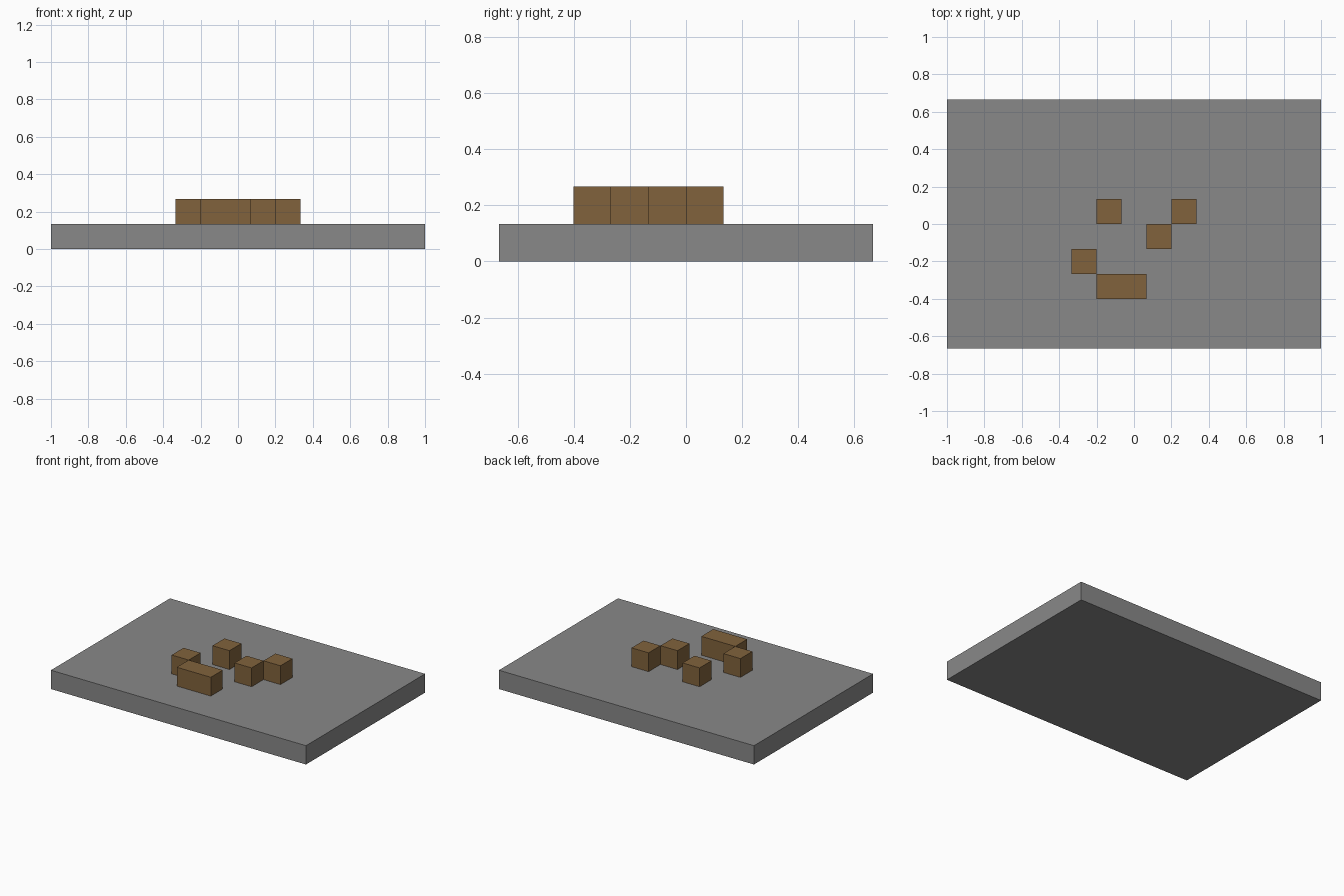
import bpy
import bmesh
from mathutils import Matrix, Vector

cube = bpy.data.objects.get("Cube")
if cube:
    bpy.data.objects.remove(cube, do_unlink=True)

U = 2 / 15  # one grid cell


def material(name, rgb):
    mat = bpy.data.materials.new(name)
    mat.use_nodes = True
    color = (*rgb, 1)
    mat.diffuse_color = color
    mat.node_tree.nodes["Principled BSDF"].inputs["Base Color"].default_value = color
    return mat


def box(name, corner, size, mat):
    """Box from its lowest corner and size, both in grid cells."""
    size = Vector(size)
    centre = Vector(corner) + size / 2
    bm = bmesh.new()
    bmesh.ops.create_cube(bm, size=1, matrix=Matrix.Diagonal((*(size * U), 1)))
    mesh = bpy.data.meshes.new(name)
    bm.to_mesh(mesh)
    bm.free()
    mesh.materials.append(mat)
    obj = bpy.data.objects.new(name, mesh)
    obj.location = centre * U
    bpy.context.collection.objects.link(obj)
    return obj


grey = material("stone grey", (0.25, 0.25, 0.25))
brown = material("wood brown", (0.22, 0.123, 0.045))

# Base slab
box("base_slab", (-7.5, -5, 0), (15, 10, 1), grey)

# Blocks standing on the slab: name, x, y, width
blocks = [
    ("back_right_block", -1.5, 0, 1),
    ("back_left_block", 1.5, 0, 1),
    ("middle_left_block", 0.5, -1, 1),
    ("middle_right_block", -2.5, -2, 1),
    ("front_long_block", -1.5, -3, 2),
]
for name, x, y, width in blocks:
    box(name, (x, y, 1), (width, 1, 1), brown)
